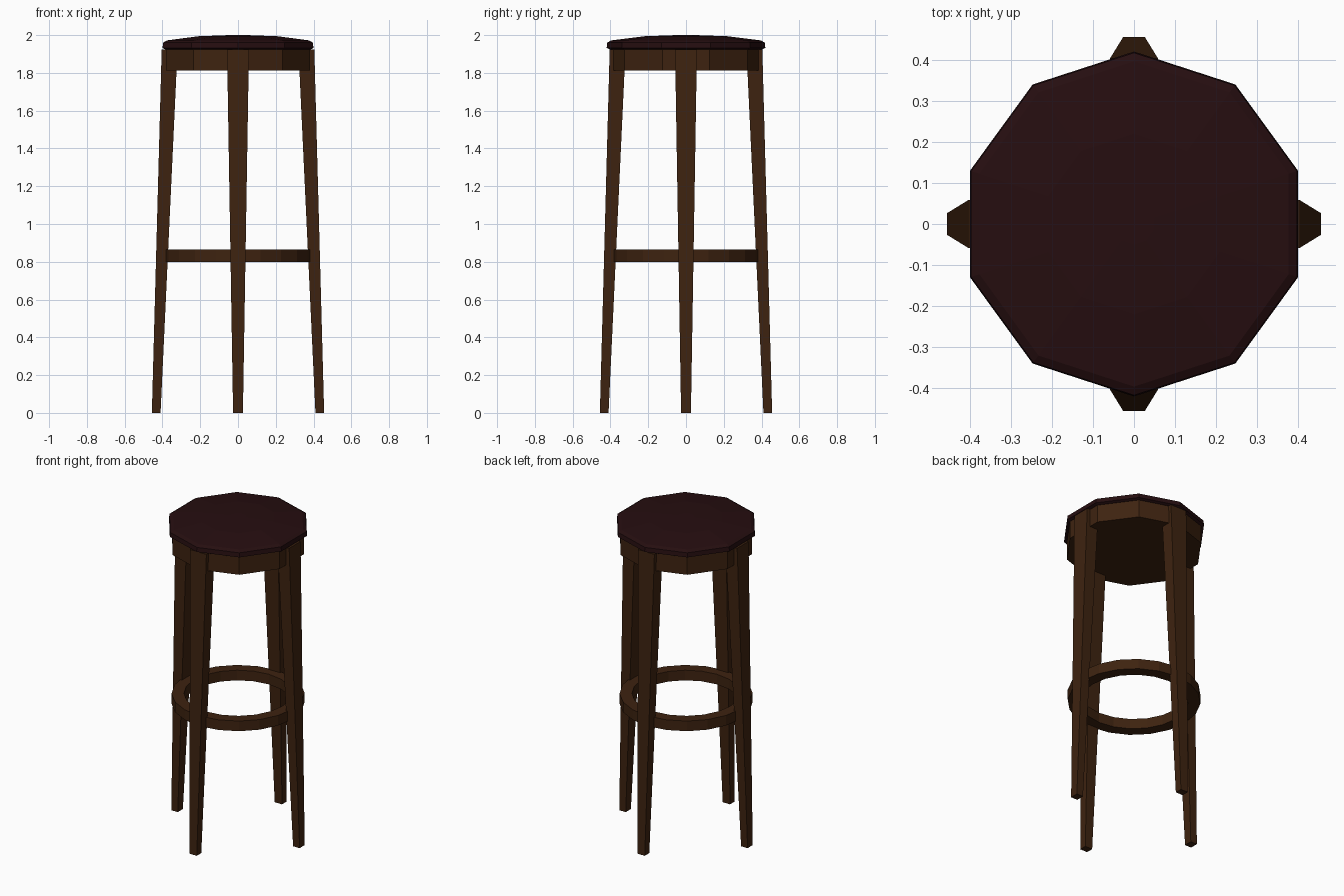
import bpy, math

if "Cube" in bpy.data.objects:
    bpy.data.objects.remove(bpy.data.objects["Cube"])


def material(name, rgb):
    m = bpy.data.materials.new(name)
    m.diffuse_color = (*rgb, 1.0)
    m.use_nodes = True
    m.node_tree.nodes["Principled BSDF"].inputs["Base Color"].default_value = m.diffuse_color
    return m


WOOD = material("dark_wood", (0.048, 0.0165, 0.005))
LEATHER = material("dark_red_leather", (0.019, 0.0042, 0.005))


def add_mesh(name, verts, faces, mat):
    me = bpy.data.meshes.new(name)
    me.from_pydata(verts, [], faces)
    me.materials.append(mat)
    ob = bpy.data.objects.new(name, me)
    bpy.context.collection.objects.link(ob)
    return ob


def lathe(name, profile, sides, mat, closed=False):
    """Spin (radius, z) points, listed bottom to top on the outside; a vertex points along y."""
    verts, faces = [], []
    for r, z in profile:
        for i in range(sides):
            a = math.pi / 2 + 2 * math.pi * i / sides
            verts.append((r * math.cos(a), r * math.sin(a), z))
    n = len(profile)
    for k in range(n if closed else n - 1):
        a, b = k * sides, (k + 1) % n * sides
        for i in range(sides):
            j = (i + 1) % sides
            faces.append((a + i, a + j, b + j, b + i))
    if not closed:
        faces.append(tuple(reversed(range(sides))))
        faces.append(tuple(range((n - 1) * sides, n * sides)))
    return add_mesh(name, verts, faces, mat)


# Domed ten-sided cushion
lathe("seat_cushion", [(0.405, 1.925), (0.42, 1.932), (0.417, 1.96), (0.396, 1.972),
                       (0.22, 1.994), (0.05, 2.0)], 10, LEATHER)

# Ten-sided wooden apron under the cushion
lathe("seat_apron", [(0.402, 1.812), (0.402, 1.928)], 10, WOOD)

# Round footrest
lathe("footrest_ring", [(0.387, 0.80), (0.387, 0.865), (0.315, 0.865), (0.315, 0.80)],
      20, WOOD, closed=True)


# Four tapered, splayed legs: (z, inner distance, outer distance, half width)
def leg(name, angle):
    c, s = math.cos(angle), math.sin(angle)
    verts = []
    for z, d0, d1, w in ((0.0, 0.41, 0.456, 0.026), (1.925, 0.32, 0.404, 0.058)):
        for d, t in ((d0, -w), (d1, -w), (d1, w), (d0, w)):
            verts.append((d * c - t * s, d * s + t * c, z))
    faces = [(3, 2, 1, 0), (4, 5, 6, 7)]
    faces += [(i, (i + 1) % 4, (i + 1) % 4 + 4, i + 4) for i in range(4)]
    add_mesh(name, verts, faces, WOOD)


for i, side in enumerate(("right", "back", "left", "front")):
    leg(side + "_leg", i * math.pi / 2)
